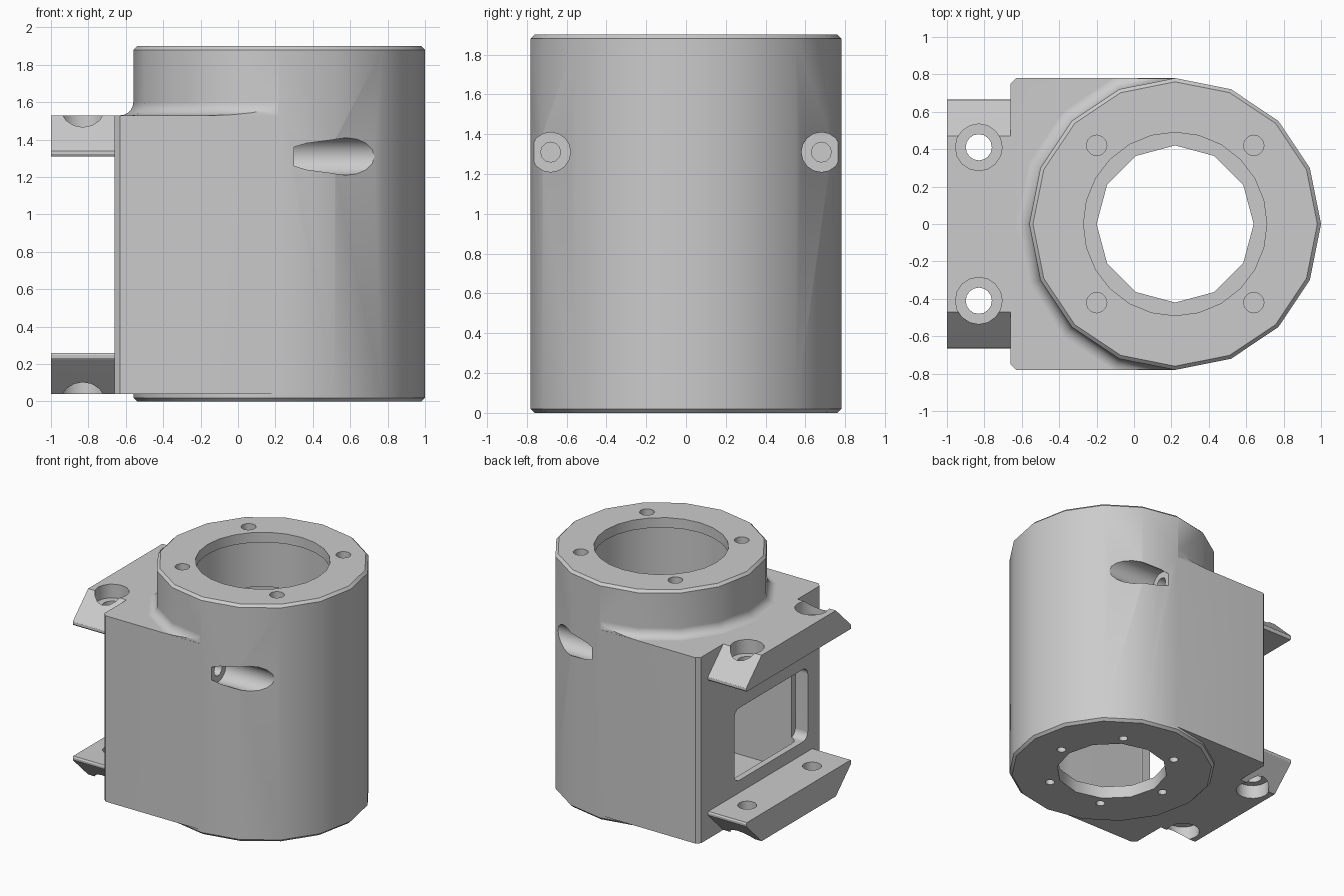
import bpy, bmesh, math
from mathutils import Matrix, Vector

if "Cube" in bpy.data.objects:
    bpy.data.objects.remove(bpy.data.objects["Cube"])

CX = 0.22   # axis of the round housing


def make(name, bm):
    bmesh.ops.recalc_face_normals(bm, faces=bm.faces)
    me = bpy.data.meshes.new(name)
    bm.to_mesh(me)
    bm.free()
    ob = bpy.data.objects.new(name, me)
    bpy.context.collection.objects.link(ob)
    return ob


def lathe(name, profile, n, x=CX, y=0.0):
    """Solid of revolution around a vertical axis, capped at both ends."""
    bm = bmesh.new()
    rings = [[bm.verts.new((x + r * math.cos(2 * math.pi * i / n),
                            y + r * math.sin(2 * math.pi * i / n), z))
              for i in range(n)] for r, z in profile]
    for a, b in zip(rings, rings[1:]):
        for i in range(n):
            j = (i + 1) % n
            bm.faces.new((a[i], a[j], b[j], b[i]))
    bm.faces.new(rings[0][::-1])
    bm.faces.new(rings[-1])
    return make(name, bm)


def rod_x(name, r, x0, x1, y, z, n=16):
    """Cylinder lying along x."""
    ob = lathe(name, [(r, x0), (r, x1)], n, 0, 0)
    ob.data.transform(Matrix.Translation((0, y, z)) @ Matrix.Rotation(math.pi / 2, 4, 'Y'))
    return ob


def prism(name, pts, vec):
    """Flat outline extruded along a vector."""
    bm = bmesh.new()
    v = Vector(vec)
    a = [bm.verts.new(p) for p in pts]
    b = [bm.verts.new(Vector(p) + v) for p in pts]
    bm.faces.new(a)
    bm.faces.new(b[::-1])
    for i in range(len(a)):
        j = (i + 1) % len(a)
        bm.faces.new((a[i], a[j], b[j], b[i]))
    return make(name, bm)


def box(name, x0, x1, y0, y1, z0, z1):
    return prism(name, [(x0, y0, z0), (x1, y0, z0), (x1, y1, z0), (x0, y1, z0)], (0, 0, z1 - z0))


def rounded(x0, x1, y0, y1, rad):
    """Rounded rectangle outline."""
    pts = []
    for cx, cy, a0 in ((x1 - rad, y1 - rad, 0), (x0 + rad, y1 - rad, 90),
                       (x0 + rad, y0 + rad, 180), (x1 - rad, y0 + rad, 270)):
        for k in range(5):
            a = math.radians(a0 + k * 22.5)
            pts.append((cx + rad * math.cos(a), cy + rad * math.sin(a)))
    return pts


def combine(target, other, op):
    other.hide_render = True
    m = target.modifiers.new(op, 'BOOLEAN')
    m.operation, m.object, m.solver = op, other, 'EXACT'
    bpy.context.view_layer.objects.active = target
    bpy.ops.object.modifier_apply(modifier=m.name)
    bpy.data.objects.remove(other)


# round housing with small rim chamfers
body = lathe("valve_housing", [(0.76, 0), (0.78, 0.02), (0.78, 1.88), (0.76, 1.9)], 16)

# square block behind the housing
block = prism("mount_block", [(CX, -0.78, 0.04), (CX, 0.78, 0.04), (-0.63, 0.78, 0.04),
                              (-0.66, 0.75, 0.04), (-0.66, -0.75, 0.04), (-0.63, -0.78, 0.04)],
              (0, 0, 1.49))
combine(body, block, 'UNION')

# concave fillet where the neck rises out of the block
R = 0.07
curve = [(0.78 + R * (1 - math.sin(t)), 1.53 + R * (1 - math.cos(t)))
         for t in [math.pi / 2 * k / 5 for k in range(6)]]
fillet = lathe("neck_fillet", [(0.78 + R, 1.49)] + curve, 16)
combine(fillet, box("fillet_limit", -0.65, CX, -0.779, 0.779, 1.4, 1.7), 'INTERSECT')
combine(body, fillet, 'UNION')

# upper and lower clamp lugs, mirrored about mid-height of the block
half = [(0.47, 1.53), (0.655, 1.35), (0.664, 1.338), (0.665, 1.322), (0.658, 1.31)]
outline = half + [(-y, z) for y, z in reversed(half)]
for name, flip in (("upper_lug", False), ("lower_lug", True)):
    pts = [(-1.0, y, 1.57 - z if flip else z) for y, z in outline]
    combine(body, prism(name, pts, (0.36, 0, 0)), 'UNION')

# inner chamber: round bore joined with a lower passage to the mounting face
W = 0.56
combine(body, lathe("bore", [(W, 0.1), (W, 1.82)], 24), 'DIFFERENCE')
passage = [(x, y, 0.1) for x, y in rounded(-0.61, CX + 0.1, -W + 0.005, W - 0.005, 0.08)]
combine(body, prism("passage", passage, (0, 0, 1.33)), 'DIFFERENCE')

# top and bottom openings
combine(body, lathe("top_opening", [(0.49, 1.7), (0.49, 2.0)], 24), 'DIFFERENCE')
combine(body, lathe("bottom_opening", [(0.42, -0.1), (0.42, 0.3)], 12), 'DIFFERENCE')

# rounded window in the mounting face
pts = [(-0.8, y, z) for y, z in rounded(-0.6, 0.33, 0.36, 0.94, 0.06)]
combine(body, prism("window", pts, (0.25, 0, 0)), 'DIFFERENCE')

# lug screw holes with counterbores on the outer sides
for y in (-0.41, 0.41):
    for name, r, z0, z1 in (("low_hole", 0.07, -0.1, 0.35), ("low_bore", 0.125, -0.1, 0.15),
                            ("high_hole", 0.07, 1.2, 1.7), ("high_bore", 0.125, 1.42, 1.7)):
        combine(body, lathe(name, [(r, z0), (r, z1)], 16, -0.83, y), 'DIFFERENCE')

# side screw pockets with a narrower hole behind
for y in (-0.68, 0.68):
    combine(body, rod_x("pocket", 0.1, 0.3, 1.1, y, 1.31), 'DIFFERENCE')
    combine(body, rod_x("pocket_hole", 0.05, -0.1, 0.4, y, 1.31, 12), 'DIFFERENCE')

# four blind holes in the top rim
for sx in (-1, 1):
    for sy in (-1, 1):
        combine(body, lathe("rim_hole", [(0.055, 1.84), (0.055, 2.0)], 12,
                            CX + 0.42 * sx, 0.42 * sy), 'DIFFERENCE')

# six blind holes in the bottom face
for k in range(6):
    a = k * math.pi / 3
    combine(body, lathe("base_hole", [(0.035, -0.1), (0.035, 0.06)], 12,
                        CX + 0.5 * math.cos(a), 0.5 * math.sin(a)), 'DIFFERENCE')

# smooth shading on curved walls only, weighted so large faces stay clean
bpy.ops.object.select_all(action='DESELECT')
body.select_set(True)
bpy.context.view_layer.objects.active = body
bpy.ops.object.shade_smooth_by_angle(angle=math.radians(31))
wn = body.modifiers.new("clean_normals", 'WEIGHTED_NORMAL')
wn.keep_sharp = True
